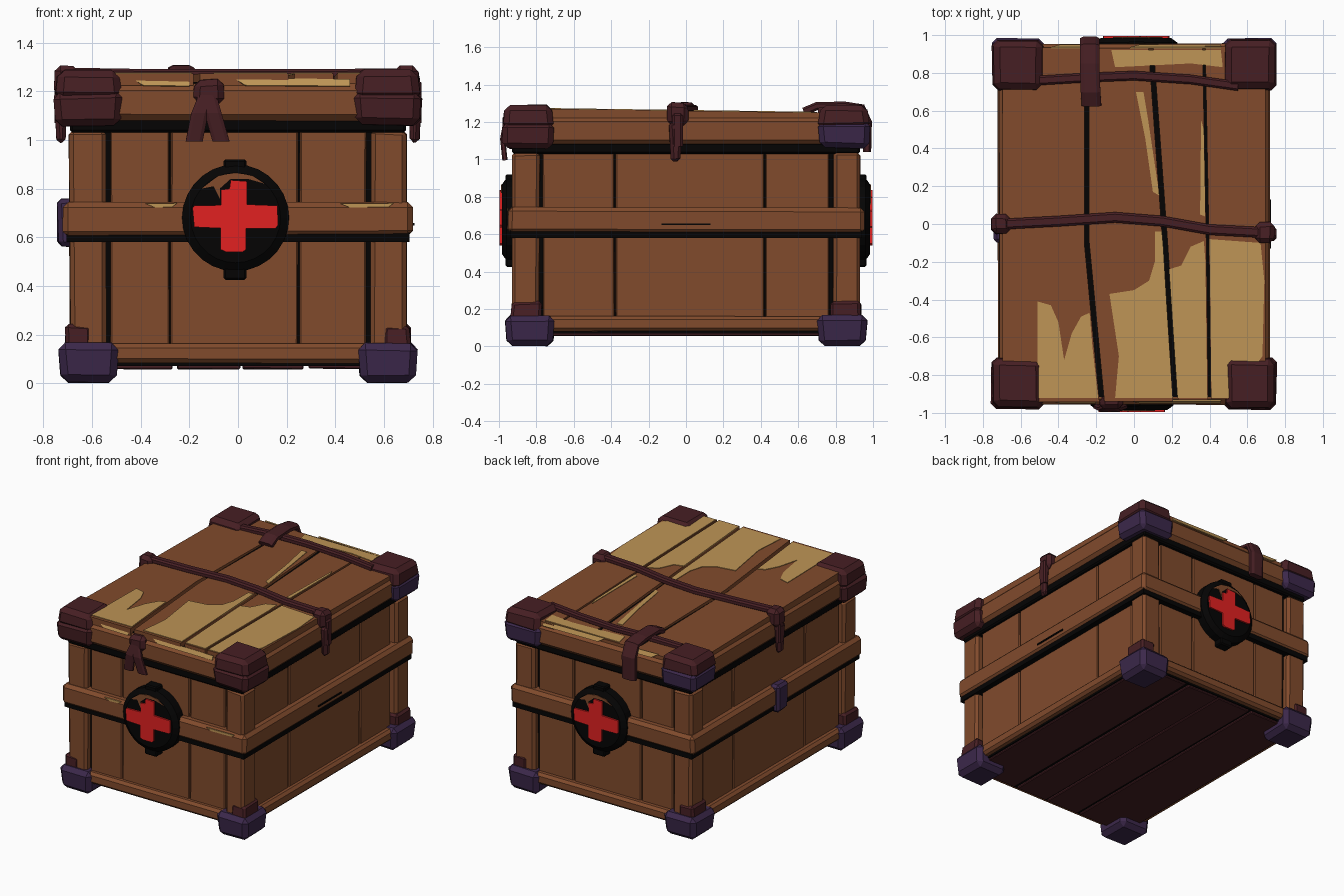
import bpy, bmesh, math, random
from mathutils import Vector, Matrix

if "Cube" in bpy.data.objects:
    bpy.data.objects.remove(bpy.data.objects["Cube"])

random.seed(4)


def material(name, rgb):
    m = bpy.data.materials.new(name)
    m.diffuse_color = [(c / 255) ** 2.2 for c in rgb] + [1]
    m.use_nodes = True
    m.node_tree.nodes["Principled BSDF"].inputs["Base Color"].default_value = m.diffuse_color
    return m


WOOD = material("brown wood", (128, 76, 48))
TAN = material("worn tan", (188, 147, 86))
LEATHER = material("dark maroon leather", (72, 36, 40))
PURPLE = material("dark purple metal", (62, 44, 76))
BLACK = material("black", (13, 12, 12))
RED = material("red", (225, 38, 38))


def finish(name, bm, mat, turn=0):
    bmesh.ops.recalc_face_normals(bm, faces=bm.faces)
    bm.transform(Matrix.Rotation(turn, 4, 'Z'))
    me = bpy.data.meshes.new(name)
    bm.to_mesh(me)
    bm.free()
    me.materials.append(mat)
    ob = bpy.data.objects.new(name, me)
    bpy.context.collection.objects.link(ob)


def box(name, lo, hi, mat, bevel=0.0, jitter=0.0, top=1.0, bottom=1.0, turn=0):
    """Box between two corners, any order, with chamfer, hand-cut jitter and taper."""
    lo, hi = Vector(lo), Vector(hi)
    c, size = (lo + hi) / 2, hi - lo
    bm = bmesh.new()
    bmesh.ops.create_cube(bm, size=1)
    for v in bm.verts:
        k = top if v.co.z > 0 else bottom
        v.co = Vector((v.co.x * abs(size.x) * k, v.co.y * abs(size.y) * k, v.co.z * abs(size.z))) + c
        v.co += Vector([random.uniform(-jitter, jitter) for _ in range(3)])
    if bevel:
        bmesh.ops.bevel(bm, geom=bm.edges[:], offset=bevel, segments=1, affect='EDGES', profile=0.5)
    finish(name, bm, mat, turn)


def prism(name, pts, offset, mat, turn=0):
    """Outline in 3D extruded along an offset."""
    bm = bmesh.new()
    a = [bm.verts.new(p) for p in pts]
    b = [bm.verts.new(Vector(p) + Vector(offset)) for p in pts]
    bm.faces.new(a)
    bm.faces.new(b[::-1])
    for i in range(len(a)):
        j = (i + 1) % len(a)
        bm.faces.new((a[i], a[j], b[j], b[i]))
    finish(name, bm, mat, turn)


def sweep(name, pts, side, hw, ht, mat):
    """Flat octagonal strap along a path."""
    pts, side = [Vector(p) for p in pts], Vector(side)
    bm = bmesh.new()
    rings = []
    for i, p in enumerate(pts):
        t = pts[min(i + 1, len(pts) - 1)] - pts[max(i - 1, 0)]
        n = t.cross(side).normalized()
        rings.append([bm.verts.new(p + side * hw * a + n * ht * b) for a, b in
                      ((1, .5), (.6, 1), (-.6, 1), (-1, .5), (-1, -.5), (-.6, -1), (.6, -1), (1, -.5))])
    for r, s in zip(rings, rings[1:]):
        for i in range(8):
            bm.faces.new((r[i], r[(i + 1) % 8], s[(i + 1) % 8], s[i]))
    bm.faces.new(rings[0])
    bm.faces.new(rings[-1][::-1])
    finish(name, bm, mat)


def lid_z(y):
    return 1.26 - 0.014 * y


# Body: black core showing through gaps between wall planks
box("body_core", (-.645, -.88, .09), (.645, .88, 1.06), BLACK)
x_cuts = (-.53, -.28, .25, .53)
y_cuts = (-.77, -.38, .42, .77)
for s in (-1, 1):
    for a, b in zip(x_cuts, x_cuts[1:]):
        box("end_wall_plank", (a + .004, s * .86, .1), (b - .004, s * .9, 1.045), WOOD, .006, .002)
    for a, b in zip(y_cuts, y_cuts[1:]):
        box("side_wall_plank", (s * .62, a + .004, .1), (s * .665, b - .004, 1.045), WOOD, .006, .002)
    for t in (-1, 1):
        box("corner_post", (s * .545, t * .785, .1), (s * .692, t * .928, 1.04), WOOD, .018, .005)

# Bottom rail and floor planks
box("bottom_rail", (-.705, -.94, .08), (.705, .94, .16), WOOD, .018, .004)
box("floor_gaps", (-.66, -.89, .07), (.66, .89, .1), BLACK)
for a, b in ((-.65, -.27), (-.25, .01), (.02, .27), (.29, .65)):
    box("floor_plank", (a, -.88, .058), (b, .88, .09), LEATHER, .005, .002)

# Middle band with its dark lower edge, scrapes and clasp
box("band_shadow_edge", (-.705, -.94, .58), (.705, .94, .62), BLACK)
box("middle_band", (-.72, -.953, .602), (.72, .953, .745), WOOD, .022, .004)
box("side_scratch", (.71, -.13, .648), (.725, .13, .658), BLACK)
for a, b in ((-.38, -.25), (.42, .64)):
    prism("band_scrape", [(a, -.956, .738), (b, -.956, .74), (b - .02, -.956, .725), (a + .04, -.956, .722)],
          (0, .008, 0), TAN)
box("side_clasp", (-.67, -.1, .56), (-.74, .02, .755), PURPLE, .018, .006)

# Lid
box("lid_under_edge", (-.69, -.93, 1.03), (.69, .93, 1.09), BLACK, .01)
box("lid_slab", (-.712, -.955, 1.075), (.712, .955, 1.232), WOOD, .03, .004)
box("lid_gaps", (-.67, -.915, 1.2), (.67, .915, 1.238), BLACK)
ys = (-.935, -.1, .935)
edges = ((-.695,) * 3, (-.17, -.25, -.25), (.22, .165, .09), (.4, .39, .37), (.695,) * 3)
gaps = (0, .013, .013, .007, 0)
for i in range(4):
    ends = [random.uniform(-.012, .012) for _ in range(2)]
    yy = (ys[0] + ends[0], ys[1], ys[2] + ends[1])
    outline = [(edges[i][k] + gaps[i], yy[k], lid_z(yy[k])) for k in (0, 1, 2)]
    outline += [(edges[i + 1][k] - gaps[i + 1], yy[k], lid_z(yy[k])) for k in (2, 1, 0)]
    prism("lid_plank", outline, (0, 0, -.05), WOOD)

# Worn tan patches on the lid
patches = (
    ((-.51, -.92), (-.51, -.41), (-.44, -.43), (-.4, -.52), (-.37, -.72), (-.33, -.58), (-.28, -.49),
     (-.235, -.47), (-.22, -.65), (-.19, -.92)),
    ((-.1, -.92), (-.08, -.7), (-.13, -.37), (0, -.35), (.08, -.3), (.11, -.2), (.11, -.04), (.148, -.04),
     (.155, -.12), (.203, -.92)),
    ((.23, -.92), (.185, -.24), (.25, -.22), (.3, -.12), (.37, -.09), (.378, -.2), (.388, -.92)),
    ((.41, -.92), (.4, -.08), (.67, -.1), (.69, -.3), (.68, -.7), (.52, -.92)),
    ((.01, .7), (.05, .7), (.075, .55), (.135, .15), (.1, .17), (.06, .45)),
    ((.355, .55), (.37, .5), (.377, .04), (.35, .05)),
    ((-.12, .92), (.46, .92), (.47, .83), (.3, .85), (-.1, .83)),
)
for p in patches:
    prism("lid_worn_patch", [(x, y, lid_z(y) + .004) for x, y in p], (0, 0, -.007), TAN)
for a, b in ((-.44, -.2), (-.02, .46)):
    for s in (-1, 1):
        prism("lid_edge_wear", [(a, s * .937, 1.256), (b, s * .937, 1.25), (b, s * .95, 1.222),
                                (a + .05, s * .95, 1.225)], (0, -s * .008, -.003), TAN)

# Corner caps on the lid, and feet
for sx in (-1, 1):
    for sy in (-1, 1):
        box("lid_corner_lower", (sx * .47, sy * .705, 1.06), (sx * .757, sy * .985, 1.2),
            PURPLE if sy > 0 else LEATHER, .028, .006, bottom=.93)
        box("lid_corner_cap", (sx * .475, sy * .705, 1.165), (sx * .755, sy * .98, 1.29),
            LEATHER, .03, .005, top=.9)
        box("corner_foot", (sx * .49, sy * .7, .003), (sx * .74, sy * .972, .165),
            PURPLE, .03, .004, bottom=.9)
        box("foot_collar", (sx * .6, sy * .77, .14), (sx * .71, sy * .936, .24), LEATHER, .015, .006, top=.97)

# Strap over the middle of the lid with hanging end knots
sweep("middle_strap", [(-.735, 0, 1.07), (-.735, 0, 1.23), (-.68, .0, 1.277), (-.4, .015, 1.272), (-.1, .035, 1.272),
                       (.15, .015, 1.272), (.4, -.03, 1.272), (.68, -.045, 1.275), (.735, -.045, 1.23),
                       (.735, -.045, 1.07)], (0, 1, 0), .028, .02, LEATHER)
for x, y in ((-.705, 0), (.69, -.045)):
    box("strap_knot", (x - .05, y - .055, 1.18), (x + .05, y + .055, 1.305), LEATHER, .025, .006)
    s = math.copysign(1, x)
    box("strap_tail", (s * .7, y - .05, .99), (s * .755, y + .03, 1.2), LEATHER, .015, .006, bottom=.7)

# Rear strap and the wide wrap over the back edge
sweep("rear_strap", [(-.5, .76, 1.255), (-.25, .775, 1.265), (0, .785, 1.262), (.3, .765, 1.262), (.55, .73, 1.26)],
      (0, 1, 0), .025, .02, LEATHER)
sweep("rear_wrap", [(-.225, .63, 1.255), (-.23, .7, 1.285), (-.235, .85, 1.287), (-.235, .94, 1.275),
                    (-.235, .972, 1.2), (-.235, .968, 1.04)], (1, 0, 0), .052, .022, LEATHER)

# Front knot with two loose tails
box("front_knot", (-.185, -.985, 1.15), (-.06, -.9, 1.25), LEATHER, .025, .008)
for x in (-.19, -.08):
    sweep("front_knot_tail", [(-.125, -.965, 1.19), ((x - .125) / 2, -.98, 1.11), (x + .01, -.968, .995)],
          (1, 0, 0), .035, .014, LEATHER)

# Round badge with cross, on the front and the back
for side, turn in (("front", 0), ("back", math.pi)):
    bm = bmesh.new()
    rings = []
    for r, y in ((.22, -.9), (.22, -.96), (.185, -.985)):
        rings.append([bm.verts.new((-.01 + r * math.cos(i * math.tau / 28), y, .68 + r * math.sin(i * math.tau / 28)))
                      for i in range(28)])
    for r, s in zip(rings, rings[1:]):
        for i in range(28):
            bm.faces.new((r[i], r[(i + 1) % 28], s[(i + 1) % 28], s[i]))
    bm.faces.new(rings[0])
    bm.faces.new(rings[-1])
    finish(side + "_badge_disc", bm, BLACK, turn)
    for z in (.425, .87):
        box(side + "_badge_tab", (-.06, -.965, z), (.035, -.89, z + .05), BLACK, .008, turn=turn)
    cross = [(-.072, .55), (-.05, .54), (.02, .54), (.033, .55), (.033, .635), (.155, .637), (.165, .65), (.162, .73),
             (.036, .735), (.036, .83), (-.03, .835), (-.035, .8), (-.07, .795), (-.07, .732), (-.18, .73),
             (-.187, .72), (-.18, .642), (-.072, .637)]
    prism(side + "_badge_cross", [(x, -.996, z) for x, z in cross], (0, .013, 0), RED, turn)
    glow = [(-.15, .8), (-.08, .853), (-.01, .865), (.06, .853), (.11, .82), (.04, .84), (-.03, .84), (-.075, .8),
            (-.075, .76), (-.1, .81)]
    prism(side + "_badge_worn_top", [(x, -.989, z) for x, z in glow], (0, .008, 0), WOOD, turn)
